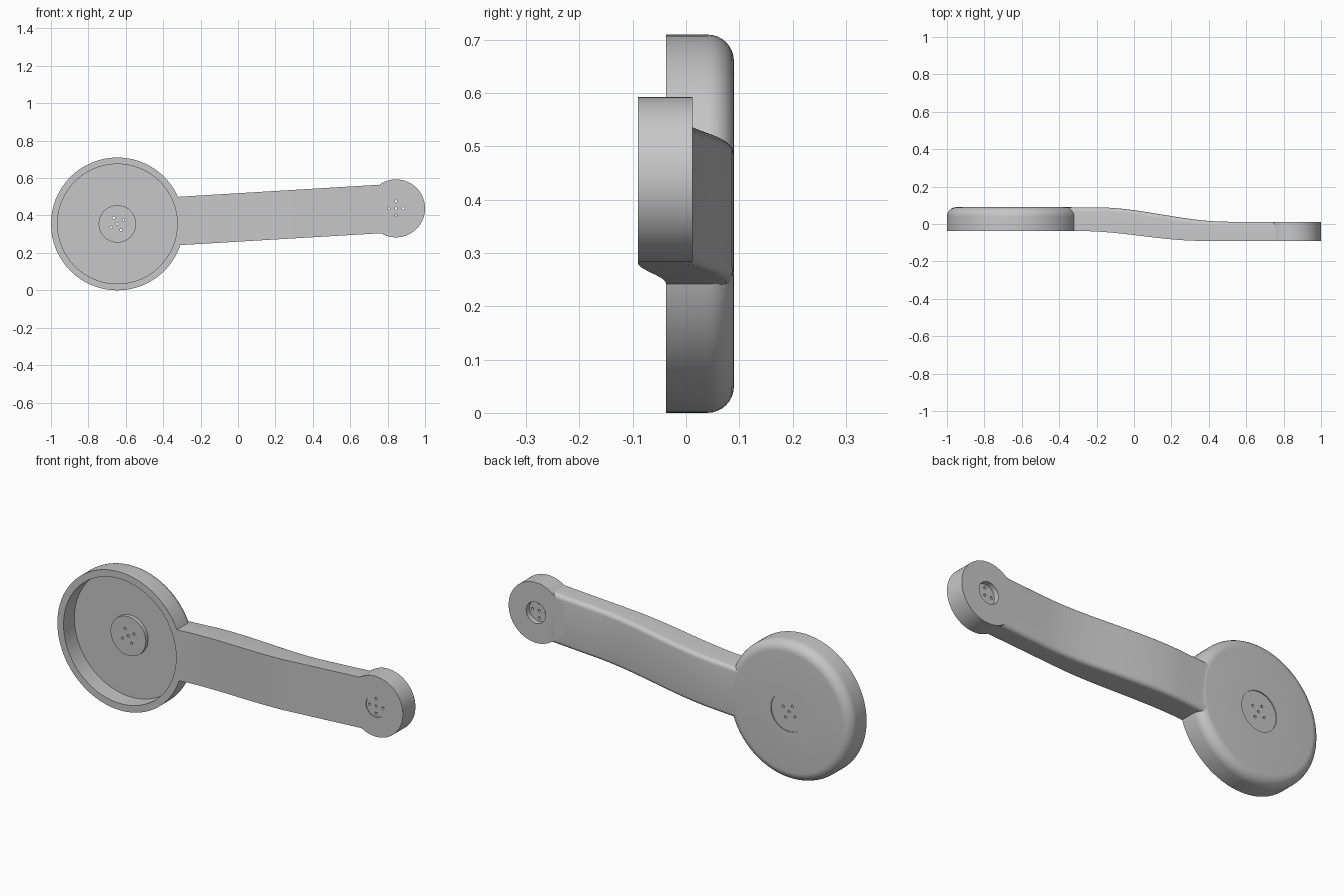
import bpy, bmesh, math
from mathutils import Matrix, Vector

cube = bpy.data.objects.get("Cube")
if cube:
    bpy.data.objects.remove(cube, do_unlink=True)

SHADE = (0.57, 0.57, 0.57, 1)
grey = bpy.data.materials.new("light grey")
grey.use_nodes = True
grey.diffuse_color = SHADE
grey.node_tree.nodes["Principled BSDF"].inputs["Base Color"].default_value = SHADE

DISH = (-0.645, 0.355)
HUB = (0.845, 0.438)


def make_object(name, bm):
    bmesh.ops.recalc_face_normals(bm, faces=bm.faces)
    mesh = bpy.data.meshes.new(name)
    bm.to_mesh(mesh)
    bm.free()
    mesh.materials.append(grey)
    obj = bpy.data.objects.new(name, mesh)
    bpy.context.collection.objects.link(obj)
    return obj


def loft(name, rings):
    """Skin equal-length closed rings and cap both ends."""
    bm = bmesh.new()
    loops = [[bm.verts.new(p) for p in ring] for ring in rings]
    n = len(loops[0])
    for a, b in zip(loops, loops[1:]):
        for i in range(n):
            j = (i + 1) % n
            bm.faces.new((a[i], a[j], b[j], b[i]))
    bm.faces.new(loops[0])
    bm.faces.new(loops[-1])
    return make_object(name, bm)


def disc(name, centre, profile, sides=96):
    """Solid turned about the y direction from (radius, y) pairs."""
    angles = [2 * math.pi * i / sides for i in range(sides)]
    return loft(name, [[(centre[0] + r * math.cos(a), y, centre[1] + r * math.sin(a))
                        for a in angles] for r, y in profile])


def combine(target, other, operation):
    bpy.context.view_layer.objects.active = target
    mod = target.modifiers.new(operation.lower(), 'BOOLEAN')
    mod.operation = operation
    mod.solver = 'EXACT'
    mod.object = other
    bpy.ops.object.modifier_apply(modifier=mod.name)
    bpy.data.objects.remove(other, do_unlink=True)


def ease(x, x0, x1, y0, y1):
    t = min(max((x - x0) / (x1 - x0), 0), 1)
    return y0 + (y1 - y0) * t * t * (3 - 2 * t)


def arm_section(x):
    """Flat front, rounded back corners, gently rising to the hub."""
    front = ease(x, -0.28, 0.36, -0.038, -0.09)
    back = ease(x, -0.2, 0.5, 0.089, 0.012)
    low = 0.26 + 0.059 * x
    high = 0.519 + 0.06 * x
    r = 0.022
    ring = [(x, front, low)]
    for k in range(6):
        a = math.pi / 2 * k / 5
        ring.append((x, back - r + r * math.sin(a), low + r - r * math.cos(a)))
    for k in range(6):
        a = math.pi / 2 * k / 5
        ring.append((x, back - r + r * math.cos(a), high - r + r * math.sin(a)))
    ring.append((x, front, high))
    return ring


# Large dish with a rounded back edge
fillet = [(0.305 + 0.05 * math.cos(a), 0.04 + 0.05 * math.sin(a))
          for a in (math.pi / 2 * k / 8 for k in range(9))]
body = disc("lever_arm", DISH, [(0.355, -0.038)] + fillet)

# Swept arm and small end hub
combine(body, loft("arm", [arm_section(-0.42 + 1.21 * i / 44) for i in range(45)]), 'UNION')
combine(body, disc("hub", HUB, [(0.155, -0.09), (0.155, 0.012)]), 'UNION')

# Front recess in the dish with its raised central boss
combine(body, disc("recess", DISH, [(0.32, -0.2), (0.32, 0.05)]), 'DIFFERENCE')
combine(body, disc("boss", DISH, [(0.1, 0.03), (0.1, 0.07)], 48), 'UNION')

# Shallow round seats on the outer faces
combine(body, disc("dish_seat", DISH, [(0.1, 0.085), (0.1, 0.2)], 48), 'DIFFERENCE')
combine(body, disc("hub_back_seat", HUB, [(0.055, -0.015), (0.055, 0.2)], 48), 'DIFFERENCE')
combine(body, disc("hub_front_seat", HUB, [(0.055, -0.2), (0.055, -0.086)], 48), 'DIFFERENCE')

# Five through holes at each end
for centre, turn in ((DISH, math.radians(30)), (HUB, 0)):
    spots = [Vector((0, 0))] + [Matrix.Rotation(turn + k * math.pi / 2, 2) @ Vector((0.038, 0))
                                for k in range(4)]
    for s in spots:
        place = (centre[0] + s.x, centre[1] + s.y)
        combine(body, disc("hole", place, [(0.0065, -0.3), (0.0065, 0.3)], 16), 'DIFFERENCE')

bpy.ops.object.select_all(action='DESELECT')
body.select_set(True)
bpy.context.view_layer.objects.active = body
bpy.ops.object.shade_smooth_by_angle(angle=math.radians(30))
